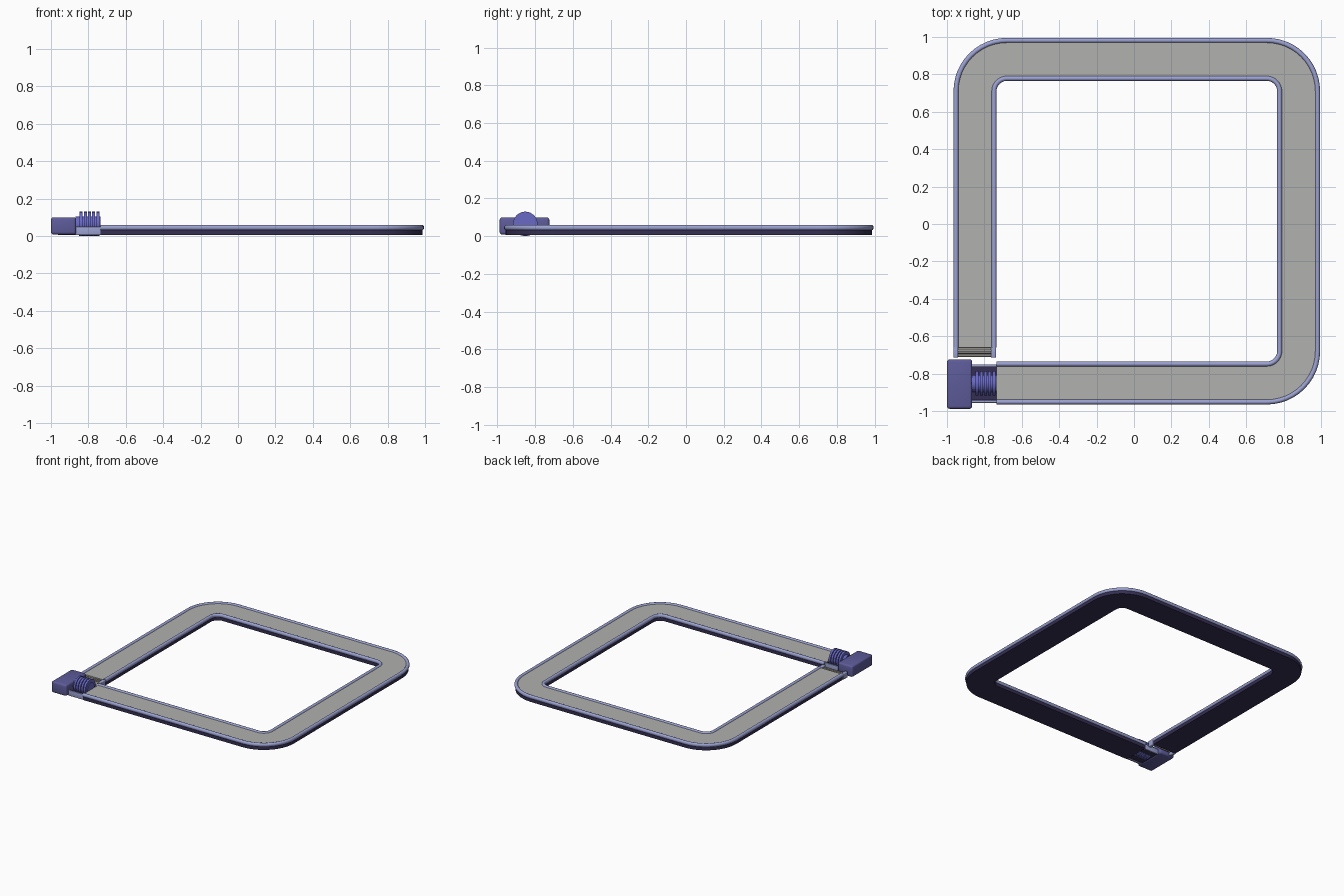
import bpy, bmesh, math
from mathutils import Vector

if "Cube" in bpy.data.objects:
    bpy.data.objects.remove(bpy.data.objects["Cube"])


def material(name, rgb):
    m = bpy.data.materials.new(name)
    m.diffuse_color = (*rgb, 1)
    m.use_nodes = True
    m.node_tree.nodes["Principled BSDF"].inputs["Base Color"].default_value = m.diffuse_color
    return m


RAIL = material("periwinkle rail", (0.33, 0.36, 0.64))
BASE = material("dark purple base", (0.035, 0.028, 0.085))
BELT = material("grey belt", (0.44, 0.44, 0.43))
MOTOR = material("slate violet motor", (0.11, 0.105, 0.32))
DISC = material("blue discs", (0.14, 0.14, 0.56))
STEEL = material("roller steel", (0.24, 0.23, 0.21))


def finish(bm, name, mat, smooth=True):
    bmesh.ops.recalc_face_normals(bm, faces=bm.faces)
    me = bpy.data.meshes.new(name)
    bm.to_mesh(me)
    bm.free()
    me.materials.append(mat)
    ob = bpy.data.objects.new(name, me)
    bpy.context.collection.objects.link(ob)
    if smooth:
        bpy.ops.object.select_all(action='DESELECT')
        ob.select_set(True)
        bpy.context.view_layer.objects.active = ob
        bpy.ops.object.shade_smooth_by_angle(angle=math.radians(35))
    return ob


# Track centre line as (point, outward normal)
def track_path(steps=12, radius=0.17):
    path = [(Vector((-0.735, -0.85)), Vector((0, -1)))]
    corners = [((0.71, -0.68), -90), ((0.71, 0.71), 0), ((-0.68, 0.71), 90)]
    for centre, start in corners:
        for i in range(steps + 1):
            a = math.radians(start + 90 * i / steps)
            n = Vector((math.cos(a), math.sin(a)))
            path.append((Vector(centre) + n * radius, n))
    path.append((Vector((-0.85, -0.66)), Vector((-1, 0))))
    return path


# Sweep an (offset, height) section along a path with end caps
def sweep(name, section, mat, path):
    bm = bmesh.new()
    rings = [[bm.verts.new((*(p + n * o), z)) for o, z in section] for p, n in path]
    k = len(section)
    for a, b in zip(rings, rings[1:]):
        for i in range(k):
            j = (i + 1) % k
            bm.faces.new((a[i], a[j], b[j], b[i]))
    bm.faces.new(rings[0])
    bm.faces.new(rings[-1])
    return finish(bm, name, mat)


def box(name, x, y, z, mat, bevel=0.0):
    bm = bmesh.new()
    bmesh.ops.create_cube(bm, size=1)
    for v in bm.verts:
        v.co = [(r[0] + r[1]) / 2 + c * (r[1] - r[0]) for c, r in zip(v.co, (x, y, z))]
    if bevel:
        bmesh.ops.bevel(bm, geom=list(bm.edges), offset=bevel, segments=3,
                        profile=0.5, affect='EDGES')
    return finish(bm, name, mat, bevel > 0)


# Cylinder lying along x
def drum(name, x0, x1, y, z, r, mat, sides=32):
    bm = bmesh.new()
    bmesh.ops.create_cone(bm, cap_ends=True, segments=sides, radius1=r, radius2=r, depth=x1 - x0)
    for v in bm.verts:
        c = v.co.copy()
        v.co = ((x0 + x1) / 2 + c.z, y + c.x, z + c.y)
    return finish(bm, name, mat)


# Looping conveyor: base, belt and two rounded rails
path = track_path()
sweep("track_base", [(-0.107, 0.005), (0.107, 0.005), (0.107, 0.042), (-0.107, 0.042)], BASE, path)
sweep("belt", [(-0.095, 0.04), (0.095, 0.04), (0.095, 0.05), (-0.095, 0.05)], BELT, path)
for side, name in ((-1, "inner_rail"), (1, "outer_rail")):
    section = [(side * 0.1015 + 0.0135 * math.cos(i * math.pi / 6),
                0.045 + 0.015 * math.sin(i * math.pi / 6)) for i in range(12)]
    sweep(name, section, RAIL, path)

# Open roller bracket at the end of the left run
for i, x in enumerate(((-0.965, -0.94), (-0.765, -0.737))):
    box(f"end_bracket_{i}", x, (-0.715, -0.657), (0.005, 0.055), RAIL, 0.006)
for i in range(3):
    drum(f"end_roller_{i}", -0.945, -0.76, -0.669 - 0.017 * i, 0.036, 0.008, STEEL, 16)

# Drive bracket at the start of the bottom run
for i, y in enumerate(((-0.957, -0.942), (-0.765, -0.75))):
    box(f"drive_bracket_{i}", (-0.87, -0.733), y, (0.005, 0.05), RAIL, 0.004)
box("drive_plate", (-0.868, -0.735), (-0.945, -0.76), (0.012, 0.03), BASE)

# Row of drive discs on a shaft
for i in range(5):
    x = -0.847 + i * 0.0225
    drum(f"drive_disc_{i}", x, x + 0.016, -0.852, 0.065, 0.065, DISC)
drum("drive_shaft", -0.87, -0.735, -0.852, 0.06, 0.045, DISC)

# Motor housing
box("motor_housing", (-1.0, -0.865), (-0.988, -0.724), (0.008, 0.1), MOTOR, 0.014)

# Foot at ground level under the drive
drum("drive_foot", -0.85, -0.74, -0.852, 0.012, 0.012, BASE, 16)
